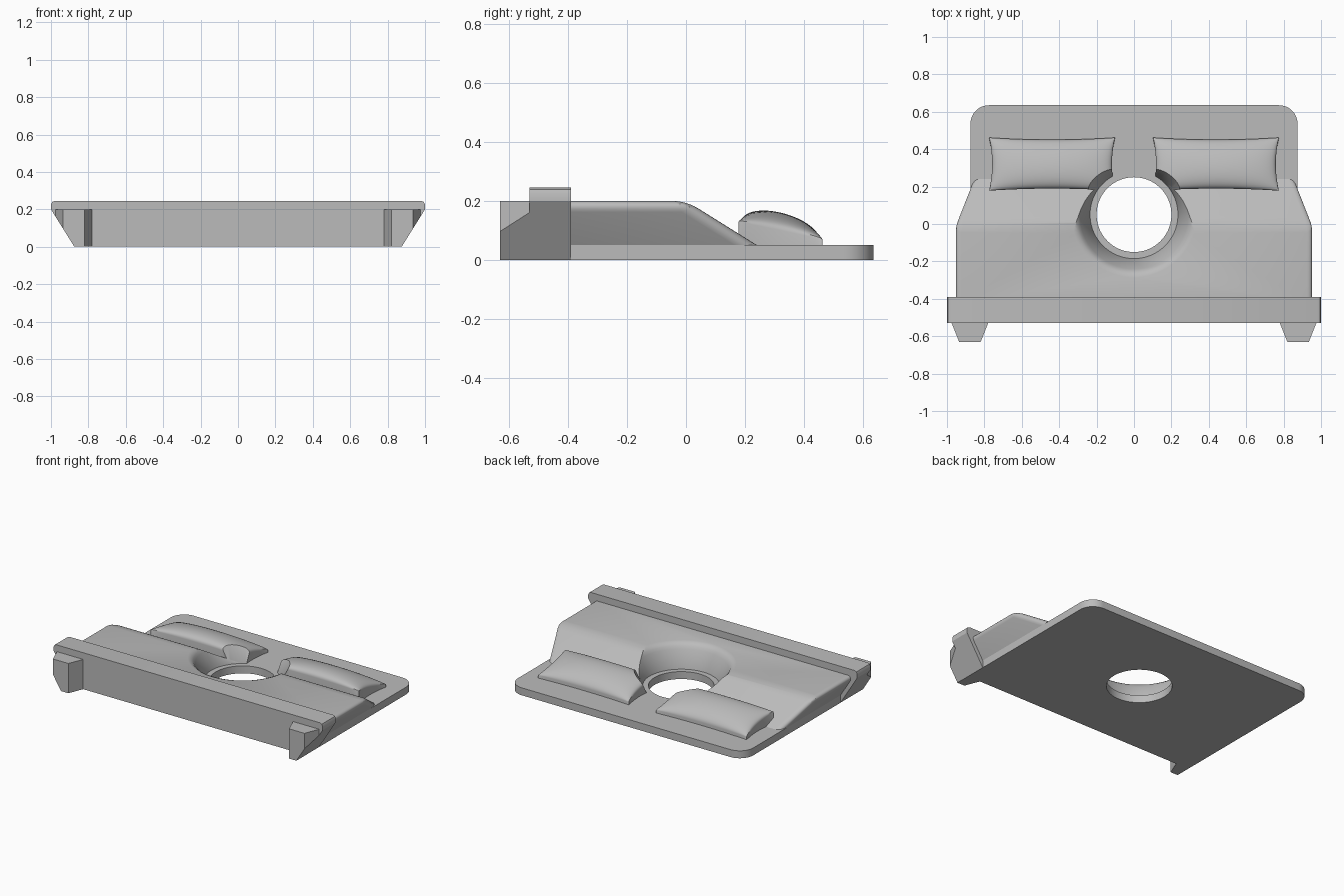
import bpy, bmesh
from math import pi, cos, sin, sqrt
from mathutils import Vector, Matrix

cube = bpy.data.objects.get("Cube")
if cube:
    bpy.data.objects.remove(cube, do_unlink=True)

grey = bpy.data.materials.new("plain grey")
grey.use_nodes = True
GREY = (0.5, 0.5, 0.5, 1)
grey.diffuse_color = GREY
grey.node_tree.nodes["Principled BSDF"].inputs["Base Color"].default_value = GREY

HOLE_Y = 0.05          # centre of the round opening
FLARE = 0.63           # outward lean of the sides per unit of height


def prism(points, start, end, axis):
    """Extrude a closed 2D outline along y (points are x, z) or z (points are x, y)."""
    bm = bmesh.new()
    place = (lambda p: (p[0], start, p[1])) if axis == "y" else (lambda p: (p[0], p[1], start))
    face = bm.faces.new([bm.verts.new(place(p)) for p in points])
    step = Vector((0, end - start, 0)) if axis == "y" else Vector((0, 0, end - start))
    new = bmesh.ops.extrude_face_region(bm, geom=[face])["geom"]
    bmesh.ops.translate(bm, vec=step, verts=[v for v in new if isinstance(v, bmesh.types.BMVert)])
    bmesh.ops.recalc_face_normals(bm, faces=bm.faces)
    return bm


def slice_off(bm, point, normal):
    """Remove everything on the normal side of a plane and cap the cut."""
    cut = bmesh.ops.bisect_plane(bm, geom=bm.verts[:] + bm.edges[:] + bm.faces[:],
                                 plane_co=point, plane_no=normal, clear_outer=True)
    bmesh.ops.contextual_create(bm, geom=[e for e in cut["geom_cut"] if isinstance(e, bmesh.types.BMEdge)])
    bmesh.ops.recalc_face_normals(bm, faces=bm.faces)


def make(name, bm):
    mesh = bpy.data.meshes.new(name)
    bm.to_mesh(mesh)
    bm.free()
    mesh.materials.append(grey)
    obj = bpy.data.objects.new(name, mesh)
    bpy.context.collection.objects.link(obj)
    return obj


def activate(obj):
    bpy.ops.object.select_all(action="DESELECT")
    obj.select_set(True)
    bpy.context.view_layer.objects.active = obj


def cut(obj, cutter):
    mod = obj.modifiers.new("opening", "BOOLEAN")
    mod.operation, mod.solver, mod.object = "DIFFERENCE", "EXACT", cutter
    activate(obj)
    bpy.ops.object.modifier_apply(modifier=mod.name)


def revolve(name, profile, steps=96):
    """Solid of revolution about the opening's axis; profile is (radius, z)."""
    bm = bmesh.new()
    rings = [[bm.verts.new((r * cos(2 * pi * i / steps), HOLE_Y + r * sin(2 * pi * i / steps), z))
              for i in range(steps)] for r, z in profile]
    for low, high in zip(rings, rings[1:]):
        for i in range(steps):
            j = (i + 1) % steps
            bm.faces.new((low[i], low[j], high[j], high[i]))
    bm.faces.new(rings[0][::-1])
    bm.faces.new(rings[-1])
    obj = make(name, bm)
    obj.hide_render = True
    return obj


def mirrored(bm):
    """Copy of a mesh flipped to the other side."""
    other = bm.copy()
    bmesh.ops.transform(other, matrix=Matrix.Scale(-1, 4, (1, 0, 0)), verts=other.verts)
    bmesh.ops.reverse_faces(other, faces=other.faces)
    return other


# Cutters: straight hole, and conical recess with a softened rim
hole = revolve("hole_cutter", [(0.2, -0.1), (0.2, 0.3)])
recess = revolve("recess_cutter", [(0.235, -0.1), (0.235, 0.05), (0.29, 0.16), (0.3, 0.178),
                                   (0.314, 0.191), (0.335, 0.2), (0.36, 0.203), (0.36, 0.4)])

# Base plate with two rounded back corners
W, BACK, R = 0.875, 0.635, 0.1
arc = [(W - R + R * cos(a * pi / 24), BACK - R + R * sin(a * pi / 24)) for a in range(13)]
outline = [(W, -0.4)] + arc + [(-x, y) for x, y in reversed(arc)] + [(-W, -0.4)]
base_plate = make("base_plate", prism(outline, 0, 0.05, "z"))
cut(base_plate, hole)

# Flared body with a sloping back and rounded upper edges
low, top = 0.02, 0.2
half = lambda z: W + (z - 0.05) * FLARE
bm = prism([(half(low), low), (half(top), top), (-half(top), top), (-half(low), low)], -0.42, 0.4, "y")
slice_off(bm, (0, 0, top), (0, 0.15, 0.24))
bm.normal_update()
rounded = []
for e in bm.edges:
    facing = [f.normal for f in e.link_faces]
    upper = [n for n in facing if n.z > 0.5]
    if upper and all(abs(n.y) < 0.9 and n.z > -0.9 for n in facing):
        rounded.append(e)
bmesh.ops.bevel(bm, geom=rounded, offset=0.045, segments=6, profile=0.5, affect="EDGES")
body = make("body", bm)
cut(body, recess)

# Raised front bar, flared at the sides
side = [(W, 0), (1, 0.2), (1, 0.225), (0.994, 0.239), (0.98, 0.245)]
front_bar = make("front_bar", prism(side + [(-x, z) for x, z in reversed(side)], -0.53, -0.39, "y"))

# Tapered lugs on the front, trimmed to the same flare
bm = prism([(0.78, -0.53), (0.82, -0.63), (0.935, -0.63), (0.975, -0.53)], 0, 0.2, "z")
slice_off(bm, (W, 0, 0), (0.2, 0, -0.125))
other = mirrored(bm)
lugs = [make("left_lug", bm), make("right_lug", other)]

# Domed pillows with pinched edges, leaning down towards the back
bm = bmesh.new()
bmesh.ops.create_grid(bm, x_segments=32, y_segments=20, size=1)
skirt = bmesh.ops.extrude_face_region(bm, geom=bm.faces[:])["geom"]
upper = {v for v in skirt if isinstance(v, bmesh.types.BMVert)}
for v in bm.verts:
    u, w = sin(v.co.x * pi / 2), sin(v.co.y * pi / 2)
    dome = 0.06 * sqrt(max(0, 1 - u * u)) ** 0.8 * sqrt(max(0, 1 - w * w))
    v.co = (0.438 + 0.337 * u * (1 - 0.05 * (1 - w * w)),
            0.32 + 0.142 * w * (1 - 0.08 * (1 - u * u)),
            0.1 - 0.03 * w + dome if v in upper else 0.02)
bmesh.ops.recalc_face_normals(bm, faces=bm.faces)
other = mirrored(bm)
pillows = [make("left_pillow", bm), make("right_pillow", other)]
for pillow in pillows:
    cut(pillow, recess)

# Smooth curved parts, keep hard edges
for obj in [base_plate, body, front_bar] + pillows:
    activate(obj)
    bpy.ops.object.shade_smooth_by_angle(angle=pi / 6)
for cutter in (hole, recess):
    bpy.data.objects.remove(cutter, do_unlink=True)
